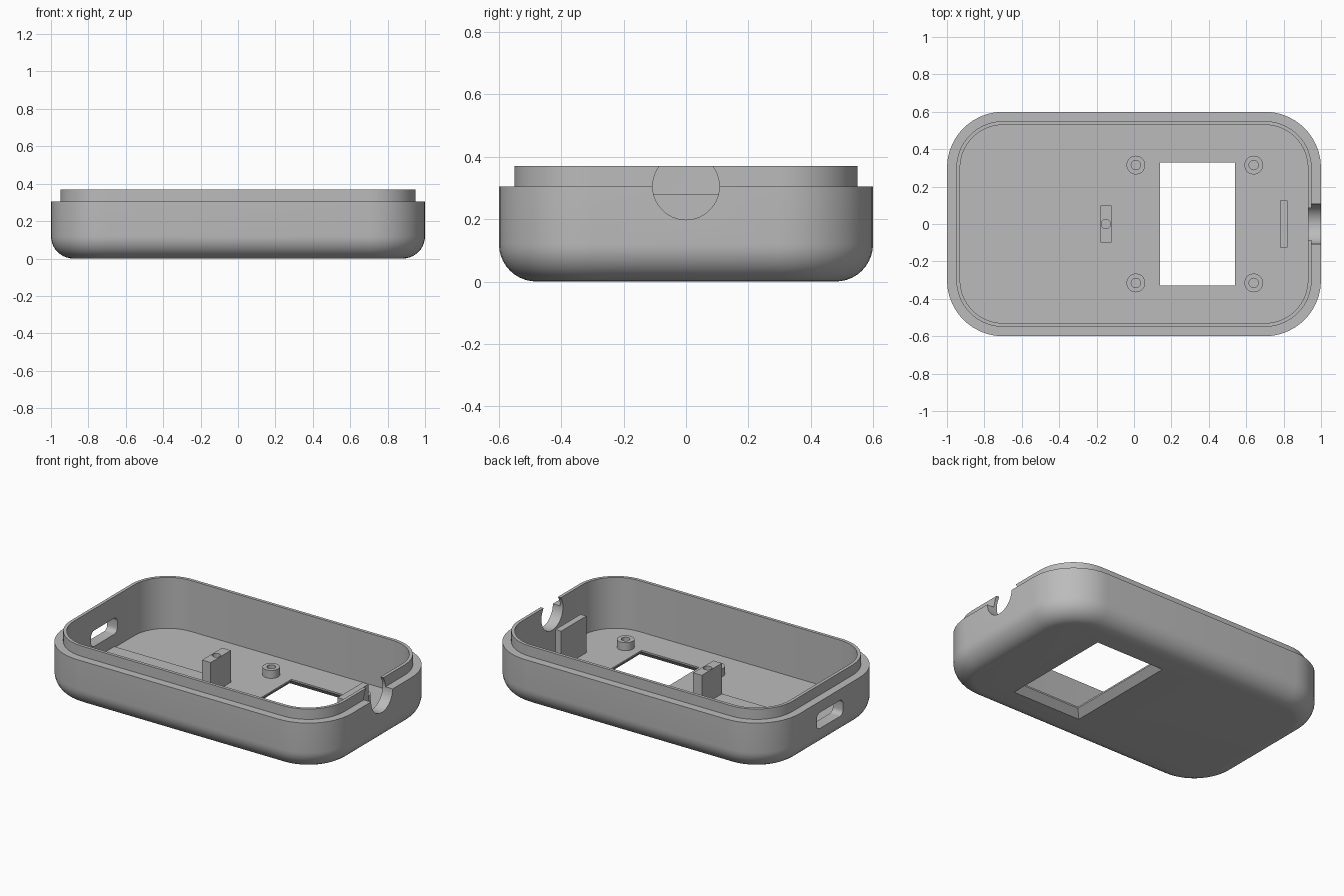
import bpy, bmesh, math
from mathutils import Matrix, Vector

cube = bpy.data.objects.get("Cube")
if cube:
    bpy.data.objects.remove(cube, do_unlink=True)

grey = bpy.data.materials.new("light_grey")
grey.use_nodes = True
colour = (0.5, 0.5, 0.5, 1)
grey.diffuse_color = colour
grey.node_tree.nodes["Principled BSDF"].inputs["Base Color"].default_value = colour

UP = Matrix.Identity(4)
ALONG_X = Matrix(((0, 0, 1), (1, 0, 0), (0, 1, 0))).to_4x4()


def outline(hx, hy, r, steps):
    """Counter-clockwise rounded rectangle; a circle if r equals both halves."""
    points = []
    for i, (sx, sy) in enumerate(((1, 1), (-1, 1), (-1, -1), (1, -1))):
        for k in range(steps):
            a = math.pi / 2 * (i + k / max(steps - 1, 1))
            points.append((sx * (hx - r) + r * math.cos(a),
                           sy * (hy - r) + r * math.sin(a)))
    return points


def stack(name, rings, centre=(0, 0, 0), steps=12, axis=UP):
    """Closed solid skinned through rings of (half x, half y, radius, height)."""
    bm = bmesh.new()
    loops = [[bm.verts.new((x, y, z)) for x, y in outline(hx, hy, r, steps)]
             for hx, hy, r, z in rings]
    for low, high in zip(loops, loops[1:]):
        for i in range(len(low)):
            j = (i + 1) % len(low)
            bm.faces.new((low[i], low[j], high[j], high[i]))
    bm.faces.new(loops[0][::-1])
    bm.faces.new(loops[-1])
    bmesh.ops.remove_doubles(bm, verts=bm.verts, dist=1e-5)
    bmesh.ops.recalc_face_normals(bm, faces=bm.faces)
    bmesh.ops.transform(bm, matrix=Matrix.Translation(Vector(centre)) @ axis, verts=bm.verts)
    mesh = bpy.data.meshes.new(name)
    bm.to_mesh(mesh)
    bm.free()
    mesh.materials.append(grey)
    obj = bpy.data.objects.new(name, mesh)
    bpy.context.collection.objects.link(obj)
    return obj


def box(name, hx, hy, z0, z1, x):
    return stack(name, [(hx, hy, 0, z0), (hx, hy, 0, z1)], (x, 0, 0), 1)


def disc(r, z):
    return (r, r, r, z)


def cut(target, *cutters):
    """Subtract the cutters, bake the result and discard them."""
    for cutter in cutters:
        mod = target.modifiers.new("cut", 'BOOLEAN')
        mod.operation = 'DIFFERENCE'
        mod.solver = 'EXACT'
        mod.object = cutter
        cutter.hide_render = True
    graph = bpy.context.evaluated_depsgraph_get()
    mesh = bpy.data.meshes.new_from_object(target.evaluated_get(graph))
    target.modifiers.clear()
    target.data = mesh
    for cutter in cutters:
        bpy.data.objects.remove(cutter, do_unlink=True)


FLOOR, SHOULDER, RIM, FILLET = 0.05, 0.305, 0.37, 0.12


def wall(inset, z):
    return (1 - inset, 0.6 - inset, 0.3 - inset, z)


# Tray shell: rounded underside, outer wall, stepped lip, inner wall, floor
rings = []
for k in range(11):
    a = math.pi / 2 * k / 10
    rings.append(wall(FILLET * (1 - math.sin(a)), FILLET * (1 - math.cos(a))))
rings += [wall(0, SHOULDER), wall(0.05, SHOULDER), wall(0.05, RIM),
          wall(0.07, RIM), wall(0.07, FLOOR)]
shell = stack("tray_shell", rings)

# Openings: chamfered floor window, round cable notch, rounded end slot
window = stack("window_cutter", [(0.25, 0.38, 0, -0.01), (0.2, 0.33, 0, 0.04),
                                 (0.2, 0.33, 0, 0.1)], (0.34, 0, 0), 1)
notch = stack("notch_cutter", [disc(0.107, 0), disc(0.107, 0.2)],
              (0.88, 0, SHOULDER), axis=ALONG_X)
slot = stack("slot_cutter", [(0.13, 0.05, 0.03, 0), (0.13, 0.05, 0.03, 0.2)],
             (-1.1, 0, 0.185), 6, ALONG_X)
cut(shell, window, notch, slot)

# Floor fittings: raised bed, stop block with screw hole, upright plate
bed = box("board_bed", 0.377, 0.1, FLOOR - 0.01, FLOOR + 0.008, -0.557)
block = box("stop_block", 0.03, 0.1, FLOOR - 0.01, 0.25, -0.15)
cut(block, stack("hole_cutter", [disc(0.025, 0.13), disc(0.025, 0.3)], (-0.15, 0, 0), 6))
plate = box("cable_stop_plate", 0.02, 0.125, FLOOR - 0.01, 0.28, 0.8)
parts = [shell, bed, block, plate]

# Four hollow screw posts around the window
for x, end in ((0.01, "inner"), (0.64, "outer")):
    for y, side in ((-0.315, "front"), (0.315, "back")):
        parts.append(stack(f"screw_post_{side}_{end}",
                           [disc(0.05, FLOOR - 0.01), disc(0.05, 0.1),
                            disc(0.025, 0.1), disc(0.025, FLOOR)], (x, y, 0), 8))

# Smooth curves with crisp edges
bpy.ops.object.select_all(action='DESELECT')
for part in parts:
    part.select_set(True)
bpy.context.view_layer.objects.active = shell
bpy.ops.object.shade_smooth_by_angle(angle=math.radians(30))
